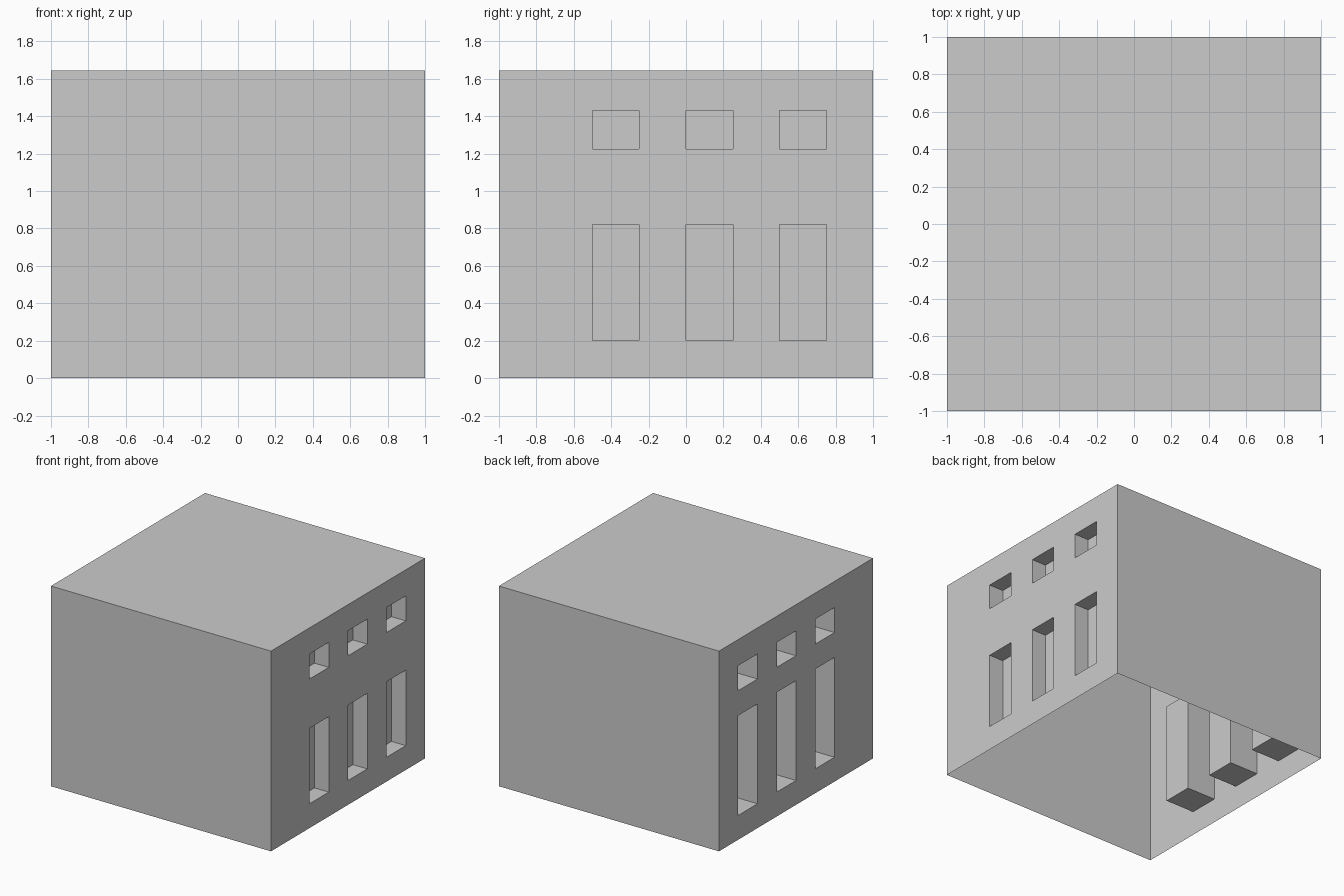
import bpy, bmesh
from mathutils import Matrix, Vector

if "Cube" in bpy.data.objects:
    bpy.data.objects.remove(bpy.data.objects["Cube"])

HEIGHT = 1.645
# Window bays along y, shared by both side walls
BAYS = [(-0.5, -0.25), (0.0, 0.25), (0.5, 0.75)]
# Per side wall: rows of windows in z, and recess depth
SIDES = {
    1: ([(0.20, 0.82), (1.225, 1.43)], 0.13),
    -1: ([(0.20, 1.02), (1.225, 1.43)], 0.26),
}

grey = bpy.data.materials.new("plain_grey")
grey.diffuse_color = (0.6, 0.6, 0.6, 1.0)
grey.use_nodes = True
grey.node_tree.nodes["Principled BSDF"].inputs["Base Color"].default_value = grey.diffuse_color

# Building shell: a box open underneath
bm = bmesh.new()
bmesh.ops.create_cube(bm, size=2, matrix=Matrix.Translation((0, 0, HEIGHT / 2))
                      @ Matrix.Diagonal((1, 1, HEIGHT / 2, 1)))
floor = [f for f in bm.faces if f.normal.z < -0.9]
bmesh.ops.delete(bm, geom=floor, context='FACES_ONLY')


def wall_faces(side):
    return [f for f in bm.faces if all(abs(v.co.x - side) < 1e-5 for v in f.verts)]


def cut_wall(side, axis, value):
    faces = wall_faces(side)
    edges = {e for f in faces for e in f.edges}
    verts = {v for f in faces for v in f.verts}
    co, no = Vector(), Vector()
    co[axis], no[axis] = value, 1
    bmesh.ops.bisect_plane(bm, geom=faces + list(edges) + list(verts),
                           dist=1e-5, plane_co=co, plane_no=no)


def inside(value, spans):
    return any(a < value < b for a, b in spans)


# Recessed windows on both side walls
for side, (rows, depth) in SIDES.items():
    for axis, spans in ((1, BAYS), (2, rows)):
        for span in spans:
            for value in span:
                cut_wall(side, axis, value)
    bm.normal_update()
    panes = []
    for f in wall_faces(side):
        c = f.calc_center_median()
        if inside(c.y, BAYS) and inside(c.z, rows):
            panes.append(f)
    bmesh.ops.inset_individual(bm, faces=panes, thickness=0, depth=-depth)

bm.normal_update()
mesh = bpy.data.meshes.new("building_shell")
bm.to_mesh(mesh)
bm.free()
mesh.materials.append(grey)
shell = bpy.data.objects.new("building_shell", mesh)
bpy.context.collection.objects.link(shell)
